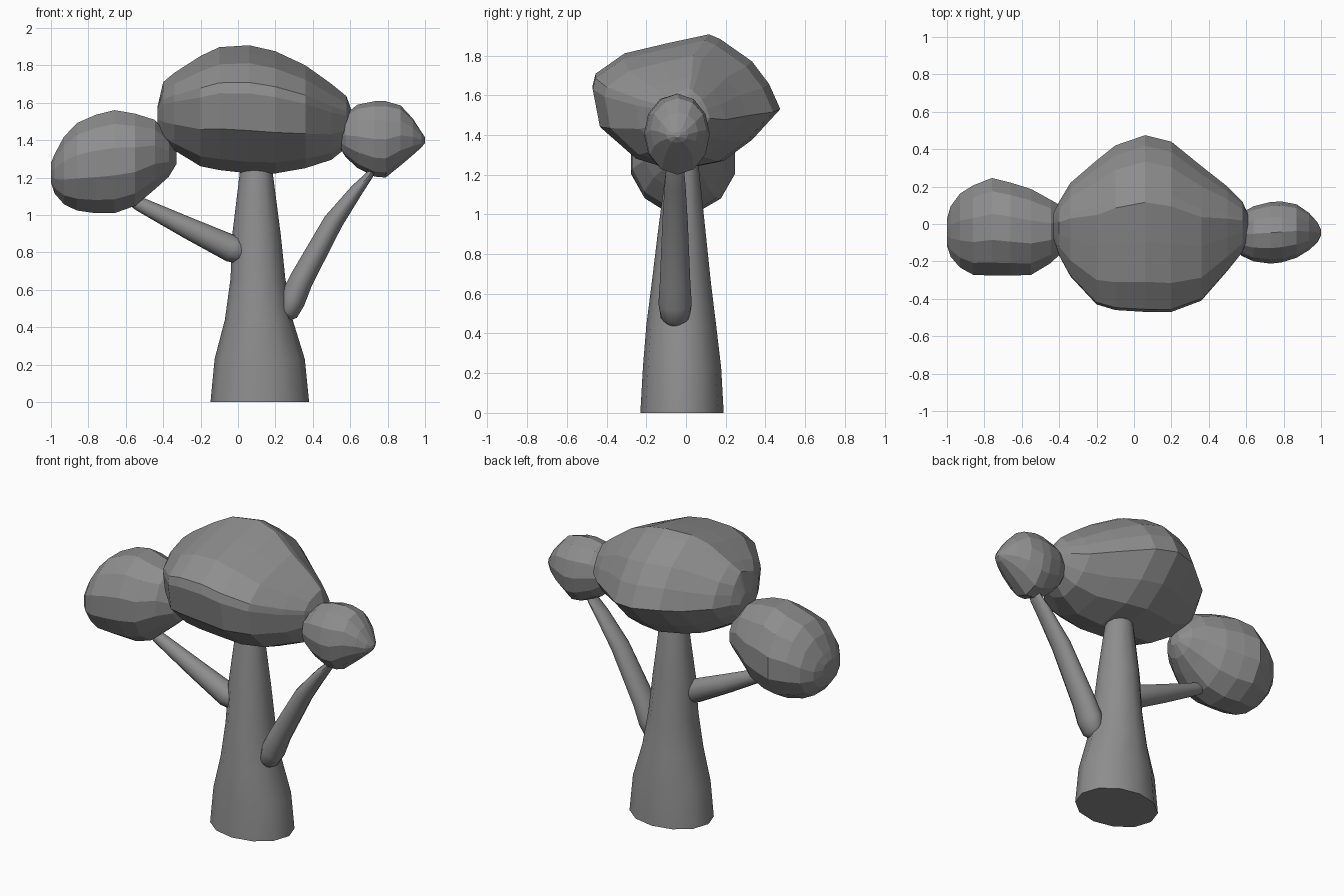
import bpy, bmesh
from math import sin, cos, pi, radians
from mathutils import Vector

# One dark grey for the whole tree
grey = bpy.data.materials.new("dark_grey")
grey.diffuse_color = (.27, .27, .27, 1)


def skin(name, rings, smooth=False):
    """Skin a list of equal-length vertex rings and cap both ends."""
    bm = bmesh.new()
    loops = [[bm.verts.new(p) for p in ring] for ring in rings]
    n = len(loops[0])
    for a, b in zip(loops, loops[1:]):
        for i in range(n):
            j = (i + 1) % n
            bm.faces.new((a[i], a[j], b[j], b[i]))
    bm.faces.new(loops[0][::-1])
    bm.faces.new(loops[-1])
    bmesh.ops.recalc_face_normals(bm, faces=bm.faces)
    mesh = bpy.data.meshes.new(name)
    bm.to_mesh(mesh)
    bm.free()
    mesh.materials.append(grey)
    obj = bpy.data.objects.new(name, mesh)
    bpy.context.collection.objects.link(obj)
    if smooth:
        bpy.ops.object.select_all(action='DESELECT')
        obj.select_set(True)
        bpy.context.view_layer.objects.active = obj
        bpy.ops.object.shade_smooth_by_angle(angle=radians(50))


def circle(n, turn=0.0):
    return [(cos(2 * pi * (i + turn) / n), sin(2 * pi * (i + turn) / n)) for i in range(n)]


def trunk(name, levels, sides=12):
    """levels: z, x min, x max, y min, y max."""
    skin(name, [[((x0 + x1) / 2 + c * (x1 - x0) / 2, (y0 + y1) / 2 + s * (y1 - y0) / 2, z)
                 for c, s in circle(sides)] for z, x0, x1, y0, y1 in levels], True)


def branch(name, y, stations, sides=12):
    """stations: x, z, radius in the front plane, radius in depth."""
    d = Vector((stations[-1][0] - stations[0][0], 0, stations[-1][1] - stations[0][1])).normalized()
    across = Vector((d.z, 0, -d.x))
    skin(name, [[Vector((x, y, z)) + across * (c * r) + Vector((0, s * ry, 0))
                 for c, s in circle(sides)] for x, z, r, ry in stations], True)


def crown(name, section, stations):
    """Scale a unit (y, z) section into each station: x, y min, y max, z min, z max."""
    skin(name, [[(x, (y0 + y1) / 2 + u * (y1 - y0) / 2, (z0 + z1) / 2 + v * (z1 - z0) / 2)
                 for u, v in section] for x, y0, y1, z0, z1 in stations])


# Tapered trunk, its top hidden in the main crown
trunk("trunk", [
    (0, -.147, .38, -.23, .19), (.23, -.125, .357, -.217, .177),
    (.44, -.07, .292, -.2, .152), (.66, -.04, .253, -.172, .125),
    (.9, -.03, .228, -.143, .1), (1.23, .01, .185, -.1, .065),
    (1.35, .03, .165, -.08, .045)])

# Branches with rounded roots
branch("left_branch", -.06, [
    (.04, .785, .035, .035), (.025, .795, .06, .06), (-.03, .818, .073, .072),
    (-.26, .927, .058, .057), (-.53, 1.06, .038, .038), (-.62, 1.11, .02, .02)])
branch("right_branch", -.055, [
    (.255, .455, .035, .045), (.265, .48, .058, .072), (.293, .55, .07, .084),
    (.34, .655, .064, .077), (.51, .965, .053, .064), (.64, 1.14, .034, .053),
    (.70, 1.21, .022, .047), (.75, 1.29, .012, .03)])

# Main crown: lopsided section taken across the tree
main_section = [
    (-1, .25), (-.92, -.33), (-.52, -.82), (-.1, -1), (.4, -.86), (.7, -.55),
    (1, -.1), (.88, .27), (.7, .6), (.36, .93), (.24, 1), (-.2, .87),
    (-.66, .72), (-.97, .42)]
crown("main_crown", main_section, [
    (-.43, -.08, .06, 1.48, 1.58), (-.4, -.17, .12, 1.39, 1.71),
    (-.34, -.28, .22, 1.345, 1.76), (-.2, -.43, .34, 1.26, 1.85),
    (-.1, -.46, .42, 1.24, 1.897), (.06, -.47, .475, 1.222, 1.907),
    (.2, -.47, .44, 1.222, 1.875), (.36, -.41, .31, 1.25, 1.80),
    (.5, -.25, .2, 1.295, 1.70), (.58, -.15, .12, 1.36, 1.635),
    (.61, -.07, .05, 1.45, 1.55)])

# Side crowns
crown("left_crown", circle(12, .5), [
    (-1, -.12, .03, 1.17, 1.28), (-.98, -.18, .1, 1.11, 1.33),
    (-.93, -.24, .17, 1.05, 1.425), (-.86, -.28, .215, 1.015, 1.5),
    (-.76, -.285, .255, 1.0, 1.545), (-.66, -.285, .23, 1.0, 1.57),
    (-.55, -.28, .195, 1.04, 1.55), (-.445, -.215, .135, 1.13, 1.515),
    (-.37, -.14, .09, 1.2, 1.425), (-.33, -.06, .02, 1.27, 1.34)])
crown("right_crown", circle(12), [
    (.55, -.13, .03, 1.35, 1.5), (.575, -.17, .06, 1.31, 1.54),
    (.64, -.2, .095, 1.25, 1.59), (.73, -.212, .118, 1.205, 1.608),
    (.79, -.205, .12, 1.2, 1.608), (.87, -.18, .105, 1.265, 1.585),
    (.935, -.14, .06, 1.32, 1.515), (.98, -.1, .01, 1.36, 1.445),
    (1.0, -.06, -.03, 1.385, 1.415)])
